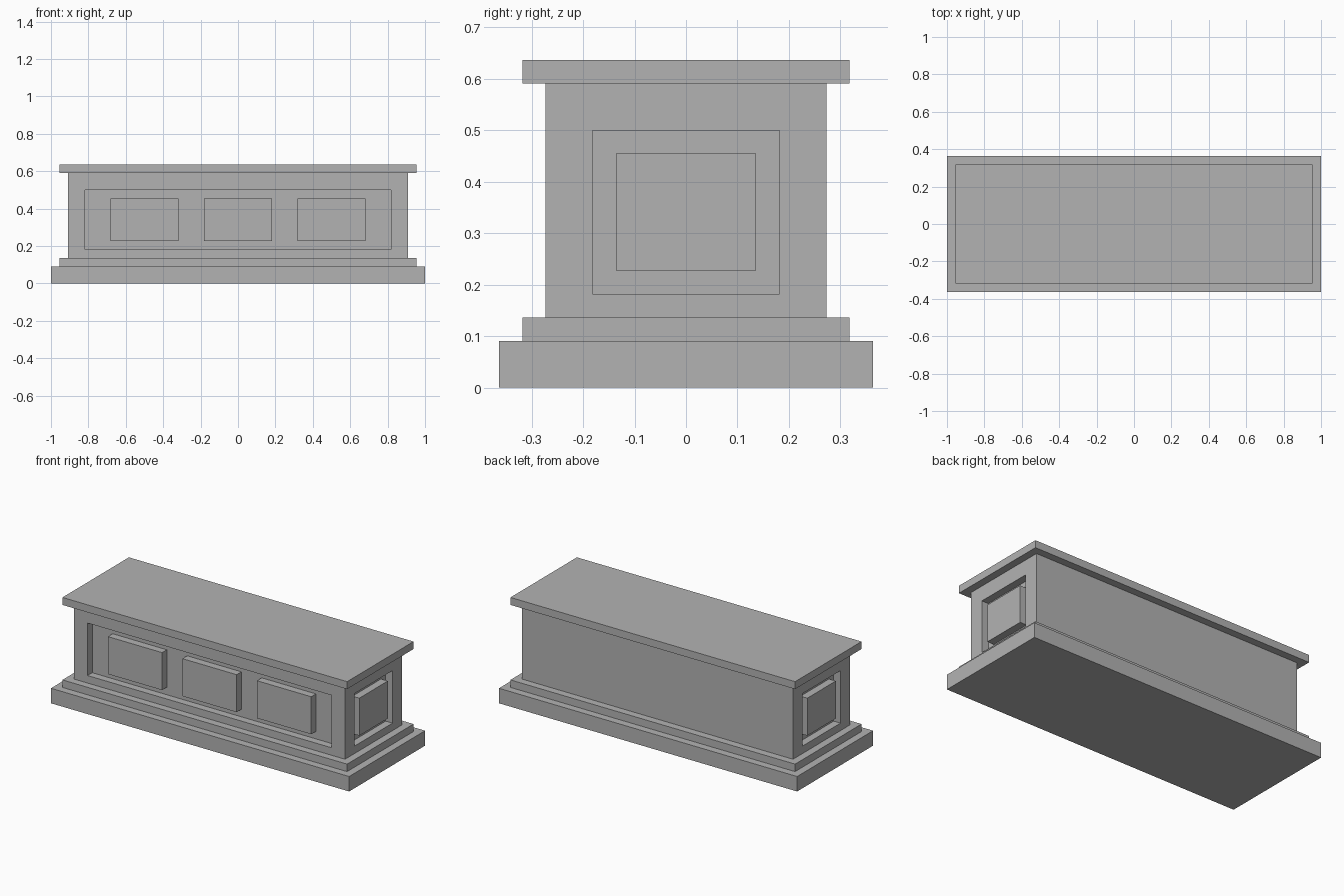
import bpy

cube = bpy.data.objects.get("Cube")
if cube:
    bpy.data.objects.remove(cube, do_unlink=True)

U = 1 / 22  # modelling unit: the plinth is 44 units long

stone = bpy.data.materials.new("grey_stone")
stone.use_nodes = True
stone.diffuse_color = (0.45, 0.45, 0.45, 1)
bsdf = next(n for n in stone.node_tree.nodes if n.type == "BSDF_PRINCIPLED")
bsdf.inputs["Base Color"].default_value = stone.diffuse_color


def box(name, x, y, z):
    """Box spanning the given (low, high) ranges, in units."""
    bpy.ops.mesh.primitive_cube_add(size=1)
    ob = bpy.context.object
    ob.name = name
    spans = (x, y, z)
    ob.scale = [(b - a) * U for a, b in spans]
    ob.location = [(a + b) / 2 * U for a, b in spans]
    bpy.ops.object.transform_apply(location=True, rotation=False, scale=True)
    ob.data.materials.append(stone)
    return ob


def carve(target, x, y, z):
    """Cut a box-shaped recess out of the target."""
    cutter = box("recess_cutter", x, y, z)
    cutter.hide_render = True
    mod = target.modifiers.new("recess", "BOOLEAN")
    mod.operation = "DIFFERENCE"
    mod.solver = "EXACT"
    mod.object = cutter
    bpy.context.view_layer.objects.active = target
    bpy.ops.object.modifier_apply(modifier=mod.name)
    bpy.data.objects.remove(cutter, do_unlink=True)


# Stepped base, body and lid slab
box("base_plinth", (-22, 22), (-8, 8), (0, 2))
box("base_step", (-21, 21), (-7, 7), (2, 3))
body = box("body", (-20, 20), (-6, 6), (3, 13))
box("top_slab", (-21, 21), (-7, 7), (13, 14))

# Front recess with three raised panels
carve(body, (-18, 18), (-7, -5), (4, 11))
for name, cx in (("right", -11), ("middle", 0), ("left", 11)):
    box(f"front_panel_{name}", (cx - 4, cx + 4), (-6, -5), (5, 10))

# End recesses, each with one raised panel
for name, s in (("right", -1), ("left", 1)):
    carve(body, sorted((s * 19, s * 21)), (-4, 4), (4, 11))
    box(f"end_panel_{name}", sorted((s * 19, s * 20)), (-3, 3), (5, 10))
